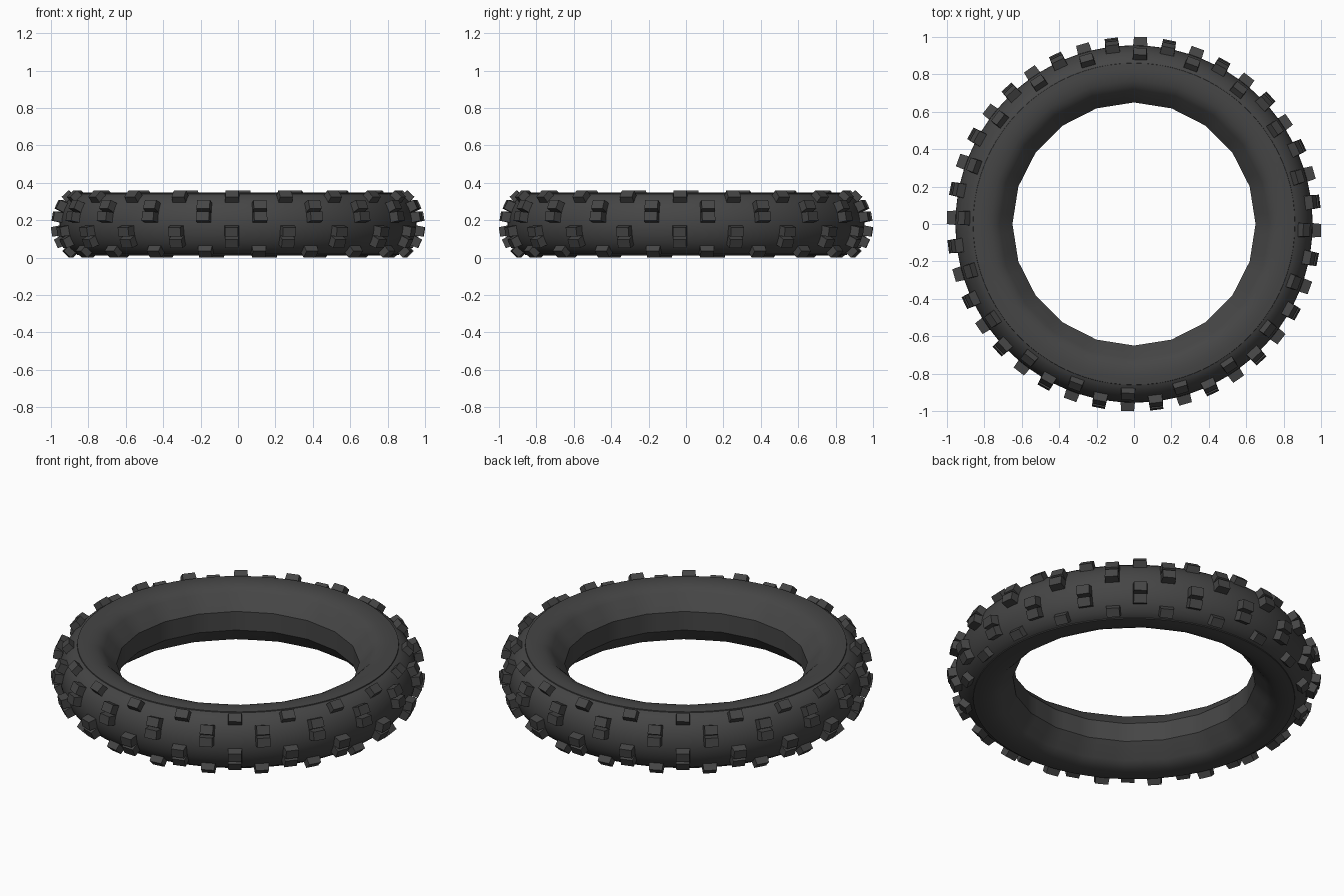
import bpy, bmesh, math
from mathutils import Vector

if "Cube" in bpy.data.objects:
    bpy.data.objects.remove(bpy.data.objects["Cube"])

ZC = 0.18            # mid height of the tyre
A, B, RC = 0.135, 0.17, 0.82   # tread cross-section ellipse
SEG, SIDES = 80, 20

rubber = bpy.data.materials.new("rubber")
rubber.diffuse_color = (0.06, 0.06, 0.06, 1)
rubber.use_nodes = True
rubber.node_tree.nodes["Principled BSDF"].inputs["Base Color"].default_value = rubber.diffuse_color


def finish(name, bm, angle=None):
    bmesh.ops.recalc_face_normals(bm, faces=bm.faces)
    me = bpy.data.meshes.new(name)
    bm.to_mesh(me)
    bm.free()
    ob = bpy.data.objects.new(name, me)
    bpy.context.collection.objects.link(ob)
    me.materials.append(rubber)
    if angle:
        bpy.context.view_layer.objects.active = ob
        ob.select_set(True)
        bpy.ops.object.shade_smooth_by_angle(angle=math.radians(angle))
        ob.select_set(False)
    return ob


# Ring body: profile points are (radius, height from middle, how polygonal)
upper = [(0.65, 0.055, 1), (0.72, 0.134, 1), (0.738, 0.150, 0.8), (0.765, 0.163, 0.5),
         (0.80, 0.169, 0.2), (0.83, 0.169, 0), (0.86, 0.166, 0), (0.861, 0.161, 0)]
for t in (66, 58, 48, 38, 28, 18, 9):
    a = math.radians(t)
    upper.append((RC + A * math.cos(a), B * math.sin(a), 0))
profile = upper + [(RC + A, 0, 0)] + [(r, -h, p) for r, h, p in reversed(upper)]

bm = bmesh.new()
rings = []
for i in range(SEG):
    th = 2 * math.pi * i / SEG
    step = 2 * math.pi / SIDES
    flat = math.cos(step / 2) / math.cos(th % step - step / 2)
    ring = []
    for r, h, p in profile:
        rr = r * (1 + p * (flat - 1))
        ring.append(bm.verts.new((rr * math.cos(th), rr * math.sin(th), ZC + h)))
    rings.append(ring)
n = len(profile)
for i in range(SEG):
    a, b = rings[i], rings[(i + 1) % SEG]
    for j in range(n):
        k = (j + 1) % n
        bm.faces.new((a[j], b[j], b[k], a[k]))
finish("tyre_body", bm, 40)


# Tread knobs: tapered blocks standing on the tread surface
def knob(bm, th, h, height, width=0.078, tall=0.056):
    r = RC + A * math.sqrt(1 - (h / B) ** 2)
    nr, nz = (r - RC) / A ** 2, h / B ** 2
    length = math.hypot(nr, nz)
    nr, nz = nr / length, nz / length
    radial = Vector((math.cos(th), math.sin(th), 0))
    side = Vector((-math.sin(th), math.cos(th), 0))
    up = Vector((0, 0, 1))
    normal = radial * nr + up * nz
    tang = up * nr - radial * nz
    base = radial * r + up * (ZC + h)
    loops = []
    for d, s in ((-0.02, 1.0), (height, 0.9)):
        loops.append([bm.verts.new(base + normal * d + side * (x * width * s / 2)
                                   + tang * (y * tall * s / 2))
                      for x, y in ((-1, -1), (1, -1), (1, 1), (-1, 1))])
    lo, hi = loops
    bm.faces.new(lo[::-1])
    bm.faces.new(hi)
    for j in range(4):
        k = (j + 1) % 4
        bm.faces.new((lo[j], lo[k], hi[k], hi[j]))


# Lower half repeats the upper half turned by half a step
rows = [("centre", 0.035, 0.045, 1), ("shoulder", 0.088, 0.042, 1), ("edge", 0.137, 0.035, 0)]
for name, h, height, phase in rows:
    bm = bmesh.new()
    for sign in (1, -1):
        ph = phase if sign == 1 else 1 - phase
        for i in range(SIDES):
            knob(bm, math.radians(-92 + 9 * ph + 18 * i), sign * h, height)
    finish(name + "_knobs", bm)
